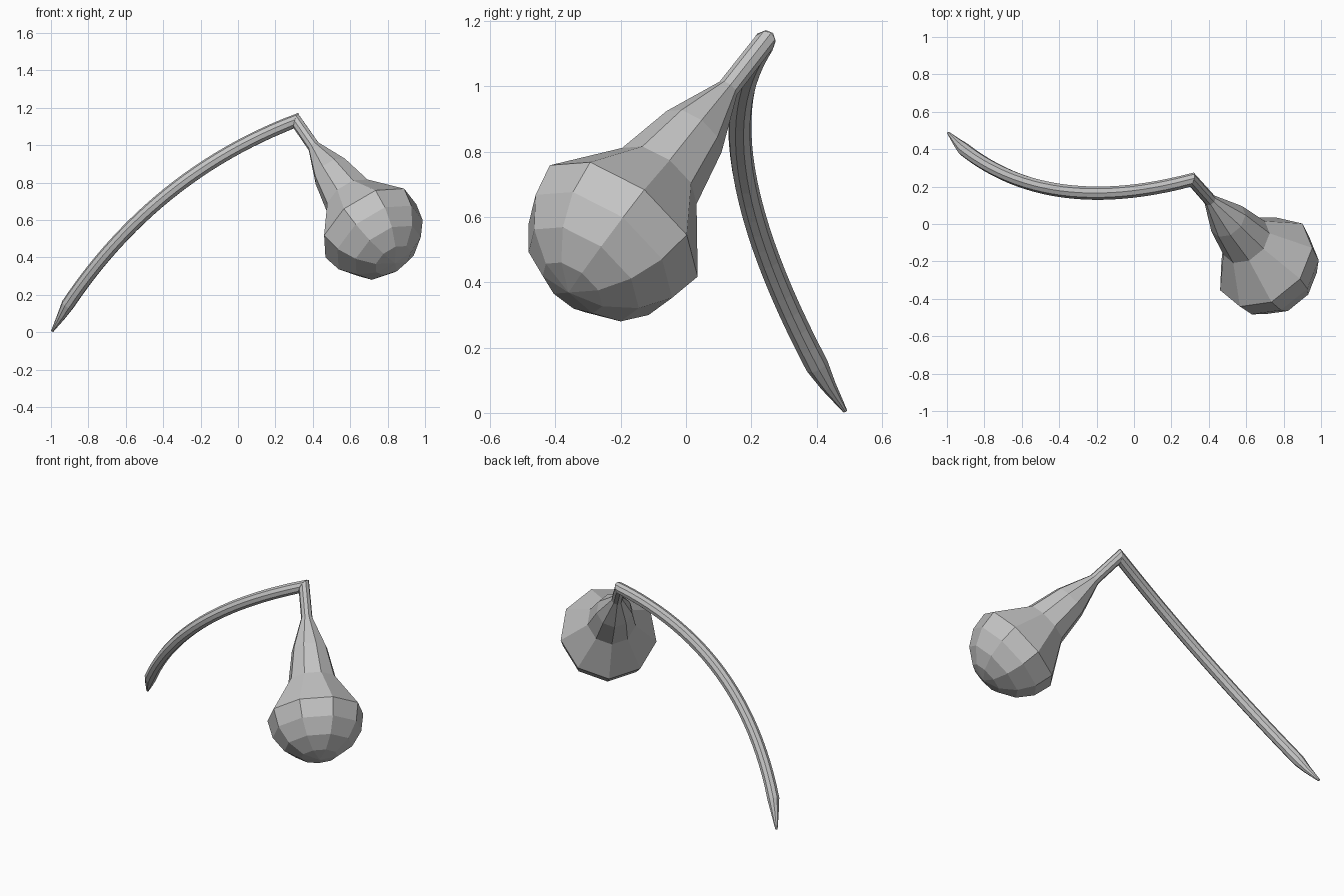
import bpy, bmesh
from math import cos, sin, pi
from mathutils import Vector

cube = bpy.data.objects.get("Cube")
if cube:
    bpy.data.objects.remove(cube, do_unlink=True)

grey = bpy.data.materials.new("plain_grey")
grey.use_nodes = True
colour = (0.55, 0.55, 0.55, 1)
grey.diffuse_color = colour
grey.node_tree.nodes["Principled BSDF"].inputs["Base Color"].default_value = colour

SIDES = 9
TOP = Vector((0.31, 0.236, 1.13))         # bend where stem meets head
AXIS = Vector((0.48, -0.54, -0.69)).normalized()


def ring(center, direction, radius, ref, plane=None):
    """Polygon around a direction, optionally slid onto a mitre plane."""
    u = (ref - direction * ref.dot(direction)).normalized()
    v = direction.cross(u)
    points = []
    for i in range(SIDES):
        a = 2 * pi * i / SIDES
        offset = (u * cos(a) + v * sin(a)) * radius
        if plane:
            offset -= direction * (offset.dot(plane) / direction.dot(plane))
        points.append(center + offset)
    return points


def loft(name, rings):
    """Skin a list of rings and cap both ends."""
    bm = bmesh.new()
    loops = [[bm.verts.new(p) for p in r] for r in rings]
    for a, b in zip(loops, loops[1:]):
        for i in range(SIDES):
            j = (i + 1) % SIDES
            bm.faces.new((a[i], a[j], b[j], b[i]))
    bm.faces.new(loops[0][::-1])
    bm.faces.new(loops[-1])
    bmesh.ops.remove_doubles(bm, verts=bm.verts, dist=0.0005)
    bmesh.ops.recalc_face_normals(bm, faces=bm.faces)
    mesh = bpy.data.meshes.new(name)
    bm.to_mesh(mesh)
    bm.free()
    mesh.materials.append(grey)
    obj = bpy.data.objects.new(name, mesh)
    bpy.context.collection.objects.link(obj)
    return obj


# Stem: planar arc with a pinched pointed tip
start = Vector((-0.91, 0.40, 0.147))
control = Vector((-0.446, 0.035, 0.84))
end_dir = (TOP - control).normalized()
start_dir = (control - start).normalized()
side = start_dir.cross(end_dir).normalized()
mitre = (end_dir + AXIS).normalized()
stem = [ring(Vector((-0.993, 0.487, 0.006)), start_dir, 0.007, side),
        ring(Vector((-0.945, 0.435, 0.085)), start_dir, 0.024, side)]
STEPS = 24
for k in range(STEPS):
    t = k / STEPS
    point = start * (1 - t) ** 2 + control * (2 * t * (1 - t)) + TOP * t * t
    tangent = ((control - start) * (1 - t) + (TOP - control) * t).normalized()
    stem.append(ring(point, tangent, 0.036, side))
stem.append(ring(TOP, end_dir, 0.035, side, mitre))
loft("stem", stem)

# Head: slim stalk, flaring neck and hemispherical bulb
BULB, RADIUS = 0.814, 0.288
ref = Vector((0.204, 0.209, -0.024))
head = [ring(TOP, AXIS, 0.033, ref, mitre)]
for distance, radius in ((0.2, 0.034), (0.4, 0.107), (0.6, 0.145)):
    head.append(ring(TOP + AXIS * distance, AXIS, radius, ref))
for k in range(5):
    a = k * pi / 8
    head.append(ring(TOP + AXIS * (BULB + RADIUS * sin(a)), AXIS, max(RADIUS * cos(a), 0.002), ref))
loft("bulb_head", head)
